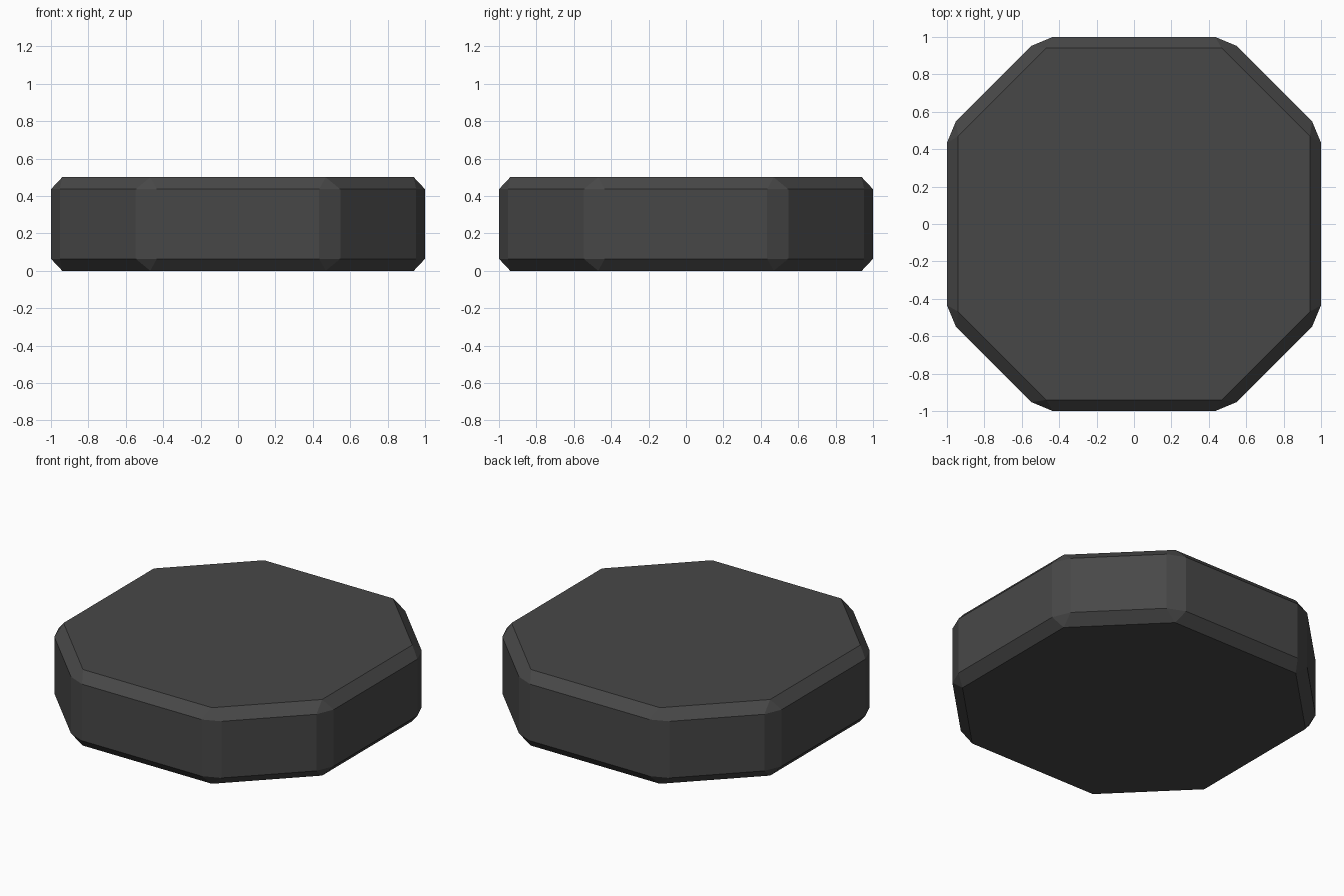
import bpy, bmesh

if "Cube" in bpy.data.objects:
    bpy.data.objects.remove(bpy.data.objects["Cube"])

HEIGHT = 0.5
CHAMFER_Z = 0.064


def octagon_ring(bm, points, z):
    """Mirror and swap a few corner points into a full eight-sided ring."""
    for a, b in points:
        for x, y in ((a, b), (b, a)):
            for sx in (-1, 1):
                for sy in (-1, 1):
                    bm.verts.new((sx * x, sy * y, z))


# Octagonal slab: small cap rings, wider rings with clipped corners between
bm = bmesh.new()
cap = [(0.469, 0.94)]
wall = [(0.434, 1.0), (0.547, 0.953)]
octagon_ring(bm, cap, 0.0)
octagon_ring(bm, wall, CHAMFER_Z)
octagon_ring(bm, wall, HEIGHT - CHAMFER_Z)
octagon_ring(bm, cap, HEIGHT)
bmesh.ops.convex_hull(bm, input=bm.verts[:])

# Merge coplanar triangles into clean flat faces
bmesh.ops.dissolve_limit(bm, angle_limit=0.02, verts=bm.verts[:], edges=bm.edges[:])
bmesh.ops.recalc_face_normals(bm, faces=bm.faces[:])

mesh = bpy.data.meshes.new("octagonal_slab")
bm.to_mesh(mesh)
bm.free()

# Single dark grey colour
grey = bpy.data.materials.new("dark grey")
grey.diffuse_color = (0.064, 0.064, 0.064, 1.0)
grey.use_nodes = True
grey.node_tree.nodes["Principled BSDF"].inputs["Base Color"].default_value = grey.diffuse_color
mesh.materials.append(grey)

slab = bpy.data.objects.new("octagonal_slab", mesh)
bpy.context.collection.objects.link(slab)
